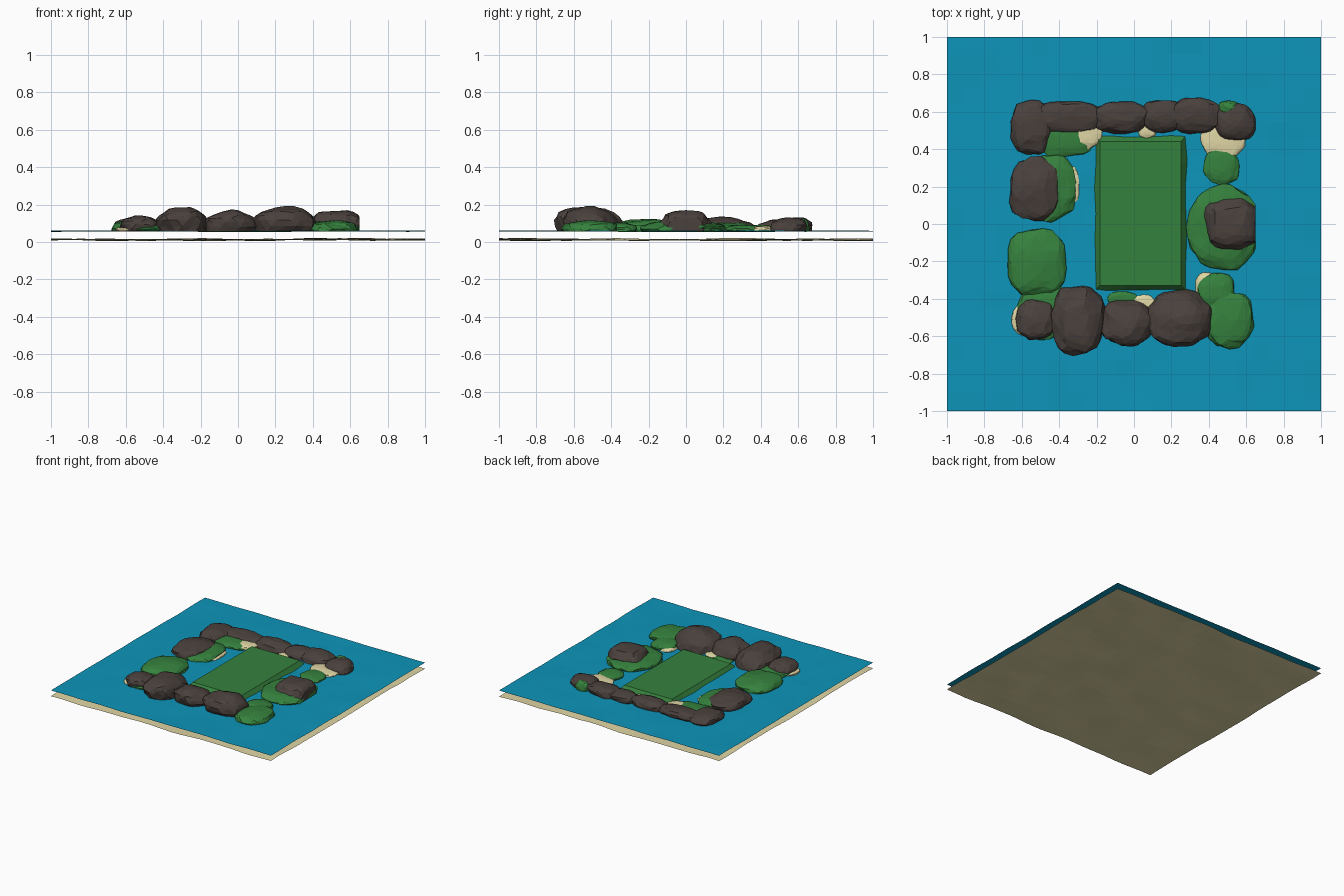
import bpy, bmesh
from mathutils import Vector, noise

if "Cube" in bpy.data.objects:
    bpy.data.objects.remove(bpy.data.objects["Cube"])

SEA = 0.059   # water level


def material(name, rgb):
    m = bpy.data.materials.new(name)
    m.diffuse_color = (*rgb, 1)
    m.use_nodes = True
    m.node_tree.nodes["Principled BSDF"].inputs["Base Color"].default_value = m.diffuse_color
    return m


BLUE = material("sea blue", (0.004, 0.30, 0.49))
GREEN = material("grass green", (0.036, 0.22, 0.047))
BROWN = material("rock brown", (0.068, 0.052, 0.046))
SAND = material("pale sand", (0.74, 0.67, 0.37))


def finish(name, bm, mat):
    mesh = bpy.data.meshes.new(name)
    bm.to_mesh(mesh)
    bm.free()
    mesh.materials.append(mat)
    ob = bpy.data.objects.new(name, mesh)
    bpy.context.collection.objects.link(ob)
    return ob


def sheet(name, z, amp, seed, mat):
    """Gently rippled square sheet."""
    bm = bmesh.new()
    bmesh.ops.create_grid(bm, x_segments=22, y_segments=22, size=1)
    for v in bm.verts:
        v.co.z = z + amp * noise.noise(Vector((v.co.x * 4, v.co.y * 4, seed)))
    finish(name, bm, mat)


def signed_pow(a, p):
    return abs(a) ** p * (1 if a > 0 else -1)


def mound(name, x0, x1, y0, y1, top, mat, lean=(0, 0), box=0.85, rough=0.14):
    """Faceted lump filling the given footprint, cut off at the water."""
    cx, cy, rx, ry = (x0 + x1) / 2, (y0 + y1) / 2, (x1 - x0) / 2, (y1 - y0) / 2
    h = top - SEA
    zc, rz = SEA + 0.2 * h, 0.8 * h
    bm = bmesh.new()
    bmesh.ops.create_icosphere(bm, subdivisions=3, radius=1)
    for v in bm.verts:
        p = v.co.copy()
        n = 1 + rough * noise.noise(p * 1.9 + Vector((cx * 17, cy * 13, top * 31)))
        z = zc + rz * signed_pow(p.z, 0.9) * n
        k = max(0, z - SEA)
        v.co = (cx + rx * signed_pow(p.x, box) * n + lean[0] * k,
                cy + ry * signed_pow(p.y, box) * n + lean[1] * k, z)
        v.co.x = max(-0.675, min(0.65, v.co.x))
    bmesh.ops.bisect_plane(bm, geom=bm.verts[:] + bm.edges[:] + bm.faces[:],
                           plane_co=(0, 0, SEA - 0.003), plane_no=(0, 0, 1),
                           clear_inner=True)
    finish(name, bm, mat)


# sea surface and seabed
sheet("sea_surface", SEA, 0.006, 2.3, BLUE)
sheet("seabed", 0.013, 0.012, 7.7, SAND)

# central field: low slab with sloping sides
bm = bmesh.new()
bmesh.ops.create_cube(bm, size=1)
for v in bm.verts:
    up = v.co.z > 0
    sx, sy = (0.435, 0.77) if up else (0.49, 0.83)
    v.co = (0.035 + v.co.x * sx, 0.057 + v.co.y * sy, 0.09 if up else 0.055)
bmesh.ops.subdivide_edges(bm, edges=[e for e in bm.edges if e.calc_length() > 0.3], cuts=5,
                          use_grid_fill=True)
for v in bm.verts:
    if v.co.z < 0.06:
        v.co.x += 0.012 * noise.noise(v.co * 9)
        v.co.y += 0.012 * noise.noise(v.co * 9 + Vector((5, 0, 0)))
finish("grass_field", bm, GREEN)

# rocks along the north side: x0, x1, y0, y1, top
north = [(-0.66, -0.44, 0.37, 0.65, 0.12), (-0.56, -0.16, 0.48, 0.65, 0.115),
         (-0.22, 0.08, 0.48, 0.65, 0.125), (0.04, 0.28, 0.49, 0.66, 0.12),
         (0.18, 0.47, 0.48, 0.67, 0.13), (0.43, 0.65, 0.44, 0.64, 0.13)]
for i, r in enumerate(north):
    mound(f"north_rock_{i + 1}", *r, BROWN, lean=(0, 0.2))

# rocks along the south side
south = [(-0.63, -0.42, -0.61, -0.39, 0.14), (-0.44, -0.16, -0.69, -0.32, 0.186),
         (-0.18, 0.10, -0.64, -0.40, 0.168), (0.07, 0.42, -0.64, -0.35, 0.19)]
for i, r in enumerate(south):
    mound(f"south_rock_{i + 1}", *r, BROWN, lean=(0, -0.3))

# rocks on the east and west islands
mound("east_rock", 0.38, 0.66, -0.135, 0.135, 0.168, BROWN, box=0.6)
mound("west_rock", -0.665, -0.39, 0.01, 0.36, 0.132, BROWN)

# grassy mounds
grass = {
    "east_grass": (0.29, 0.67, -0.24, 0.21, 0.115),
    "northeast_grass": (0.37, 0.565, 0.21, 0.41, 0.092),
    "northeast_tuft": (0.45, 0.56, 0.58, 0.66, 0.125),
    "northwest_grass": (-0.53, -0.22, 0.36, 0.54, 0.092),
    "west_grass": (-0.58, -0.31, 0.02, 0.37, 0.105),
    "southwest_grass": (-0.68, -0.36, -0.39, -0.02, 0.122),
    "southwest_shore_grass": (-0.62, -0.34, -0.62, -0.32, 0.095),
    "southeast_grass_inner": (0.34, 0.54, -0.46, -0.26, 0.105),
    "southeast_grass_outer": (0.38, 0.64, -0.66, -0.36, 0.115),
    "south_shore_grass": (-0.14, 0.02, -0.44, -0.36, 0.075),
}
for name, r in grass.items():
    mound(name, *r, GREEN)

# sandy fringes showing at the edges of the islands
sand = {
    "northeast_beach": (0.36, 0.6, 0.35, 0.55, 0.088),
    "northwest_beach": (-0.36, -0.17, 0.40, 0.56, 0.09),
    "west_beach": (-0.44, -0.29, 0.09, 0.32, 0.075),
    "southwest_beach": (-0.655, -0.45, -0.6, -0.42, 0.085),
    "southeast_beach": (0.33, 0.46, -0.4, -0.26, 0.085),
    "south_beach": (-0.02, 0.12, -0.48, -0.38, 0.075),
    "north_beach": (0.02, 0.12, 0.46, 0.54, 0.075),
}
for name, r in sand.items():
    mound(name, *r, SAND)
